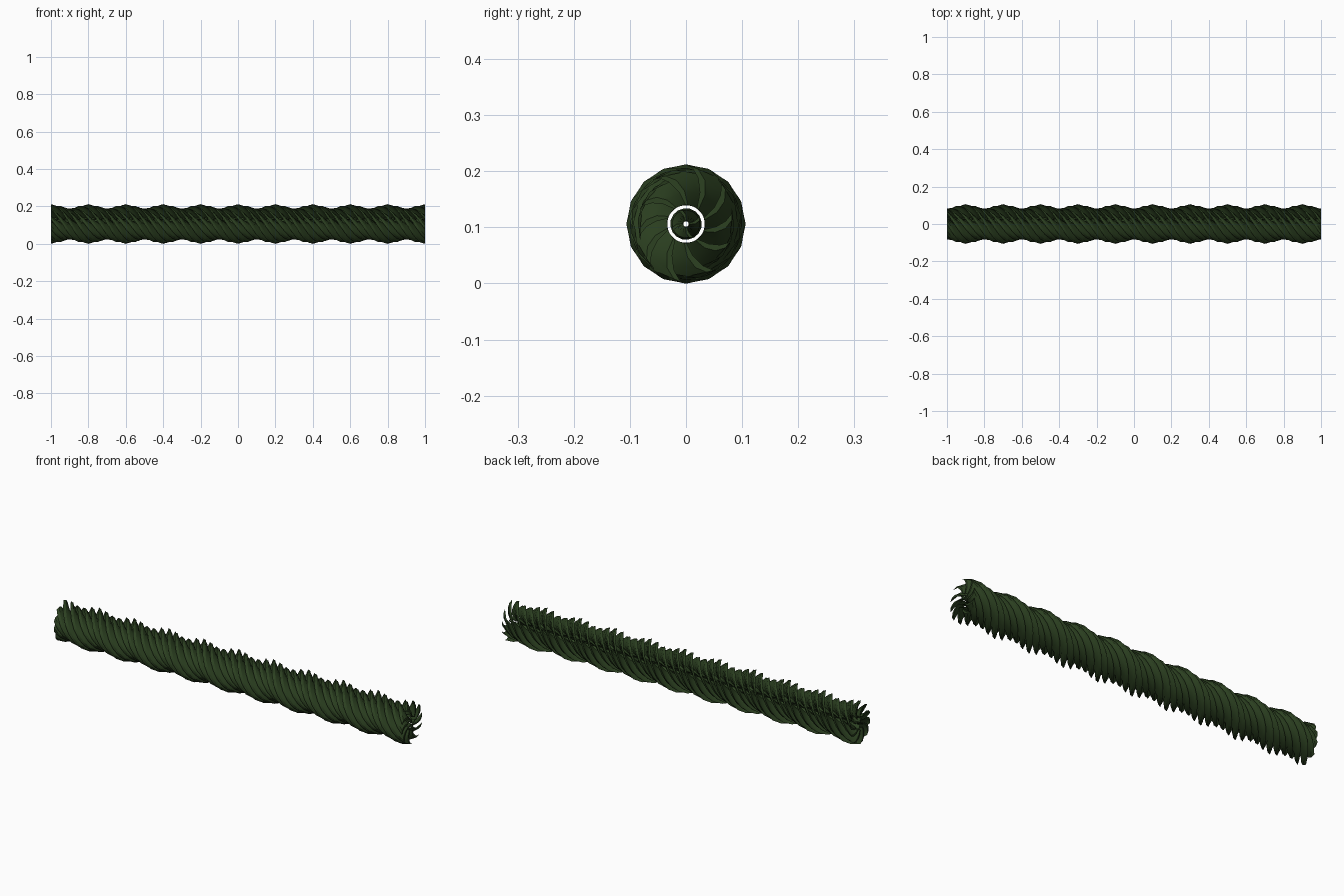
import bpy, bmesh
from math import sin, cos, tau, radians, pi

if "Cube" in bpy.data.objects:
    bpy.data.objects.remove(bpy.data.objects["Cube"])

PITCH, LENGTH, STEPS, AXIS_Z = 0.4, 2.0, 80, 0.106

green = bpy.data.materials.new("dark_green")
green.diffuse_color = (0.025, 0.052, 0.015, 1)
green.use_nodes = True
green.node_tree.nodes["Principled BSDF"].inputs["Base Color"].default_value = green.diffuse_color


def blade_section(r_in, r_out, lean, thick, n=4):
    """Closed thin curved blade: list of (radius, angle), tapering to its edges."""
    left, right = [], []
    for i in range(n + 1):
        t = i / n
        r = r_in + (r_out - r_in) * sin(t * pi / 2)
        a = lean * t
        half = thick * (0.3 + 0.7 * sin(pi * t)) / 2 / r
        left.append((r, a - half))
        right.append((r, a + half))
    return left + right[::-1]


def twisted_strand(name, section, phase):
    """Sweep a cross-section along x while it turns about the axis."""
    bm = bmesh.new()
    rings = []
    for s in range(STEPS + 1):
        x = -LENGTH / 2 + LENGTH * s / STEPS
        turn = tau * x / PITCH + phase
        rings.append([bm.verts.new((x, -r * sin(turn + a), AXIS_Z + r * cos(turn + a)))
                      for r, a in section])
    m = len(section)
    for p, q in zip(rings, rings[1:]):
        for i in range(m):
            j = (i + 1) % m
            bm.faces.new((p[i], p[j], q[j], q[i]))
    bm.faces.new(rings[0])
    bm.faces.new(rings[-1])
    bmesh.ops.recalc_face_normals(bm, faces=bm.faces)
    mesh = bpy.data.meshes.new(name)
    bm.to_mesh(mesh)
    bm.free()
    mesh.materials.append(green)
    ob = bpy.data.objects.new(name, mesh)
    bpy.context.collection.objects.link(ob)
    bpy.context.view_layer.objects.active = ob
    ob.select_set(True)
    return ob


# Outer blades: two opposite tall ones, the rest lower
BLADES = 10
LEAN = radians(38)
for k in range(BLADES):
    phase = tau * k / BLADES
    r_out = 0.084 + 0.022 * abs(cos(phase)) ** 2
    twisted_strand(f"outer_blade_{k}", blade_section(0.034, r_out, LEAN, 0.013), phase - LEAN)

# Slim core blades around a tiny central hole
for k in range(4):
    twisted_strand(f"core_blade_{k}", blade_section(0.005, 0.028, radians(30), 0.006, 3),
                   tau * k / 4)

bpy.ops.object.shade_smooth_by_angle(angle=radians(35))
